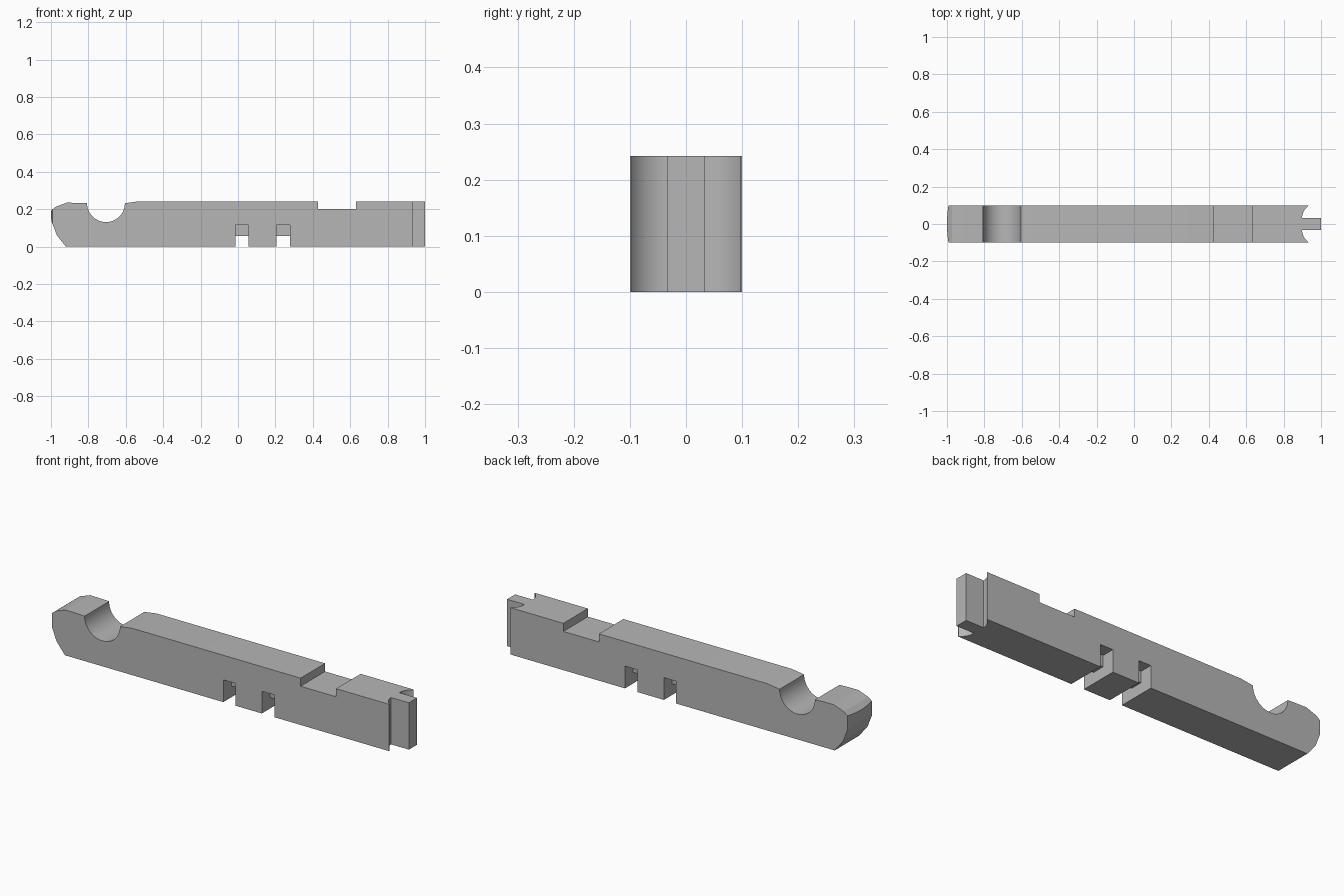
import bpy, bmesh
from math import cos, sin, pi, asin
from mathutils import Vector

if "Cube" in bpy.data.objects:
    bpy.data.objects.remove(bpy.data.objects["Cube"])

grey = bpy.data.materials.new("plain grey")
grey.use_nodes = True
colour = (0.47, 0.47, 0.47, 1)
grey.diffuse_color = colour
grey.node_tree.nodes["Principled BSDF"].inputs["Base Color"].default_value = colour

HALF, TAB = 0.1, 0.033


def extrude(name, points, direction):
    """Closed prism from a 3D outline."""
    bm = bmesh.new()
    face = bm.faces.new([bm.verts.new(p) for p in points])
    new = bmesh.ops.extrude_face_region(bm, geom=[face])["geom"]
    bmesh.ops.translate(bm, vec=Vector(direction),
                        verts=[v for v in new if isinstance(v, bmesh.types.BMVert)])
    bmesh.ops.recalc_face_normals(bm, faces=bm.faces)
    mesh = bpy.data.meshes.new(name)
    bm.to_mesh(mesh)
    bm.free()
    mesh.materials.append(grey)
    obj = bpy.data.objects.new(name, mesh)
    bpy.context.collection.objects.link(obj)
    return obj


def combine(target, tool, operation):
    """Apply a boolean, then discard the helper."""
    tool.hide_render = True
    mod = target.modifiers.new("shape", "BOOLEAN")
    mod.object, mod.operation, mod.solver = tool, operation, "EXACT"
    bpy.context.view_layer.objects.active = target
    bpy.ops.object.modifier_apply(modifier=mod.name)
    bpy.data.objects.remove(tool)


def box(name, x0, x1, y0, y1, z0, z1):
    return extrude(name, [(x0, y0, z0), (x1, y0, z0), (x1, y1, z0), (x0, y1, z0)],
                   (0, 0, z1 - z0))


# Side outline: rounded head, round seat, top recess
side = [(-0.92, 0), (-0.968, 0.06), (-0.997, 0.135), (-1.003, 0.19),
        (-0.973, 0.214), (-0.915, 0.235), (-0.85, 0.234)]
steps = 24
side += [(-0.706 - 0.101 * cos(pi * i / steps), 0.232 - 0.101 * sin(pi * i / steps))
         for i in range(steps + 1)]
side += [(-0.535, 0.242), (0.428, 0.242), (0.428, 0.2), (0.631, 0.2),
         (0.631, 0.242), (1.1, 0.242), (1.1, 0)]
bar = extrude("lever_bar", [(x, -0.2, z) for x, z in side], (0, 0.4, 0))

# Plan outline: bulged head, hollowed shoulders and narrow end tab
r = 0.076
sweep = asin((HALF - 0.003 - TAB) / r)
half = [(1, TAB)]
for i in range(13):
    a = sweep * i / 12
    half.append((0.899 + r - r * cos(a), TAB + r * sin(a)))
half.append((half[-1][0], HALF))
for i in range(8):
    y = HALF * (1 - i / 8)
    half.append((-1 + 0.8 * y * y, y))
plan = half + [(-1, 0)] + [(x, -y) for x, y in reversed(half)]
combine(bar, extrude("plan", [(x, y, -0.1) for x, y in plan], (0, 0, 0.6)), "INTERSECT")

# Stepped notches underneath, each with a central bridge
for x0, x1 in ((-0.014, 0.056), (0.206, 0.279)):
    combine(bar, box("slot", x0, x1, -0.2, 0.2, -0.1, 0.057), "DIFFERENCE")
    for s in (-1, 1):
        y0, y1 = sorted((s * TAB, s * 0.2))
        combine(bar, box("pocket", x0, x1, y0, y1, -0.1, 0.115), "DIFFERENCE")

bpy.ops.object.select_all(action="DESELECT")
bar.select_set(True)
bpy.context.view_layer.objects.active = bar
bpy.ops.object.shade_smooth_by_angle(angle=0.3)
